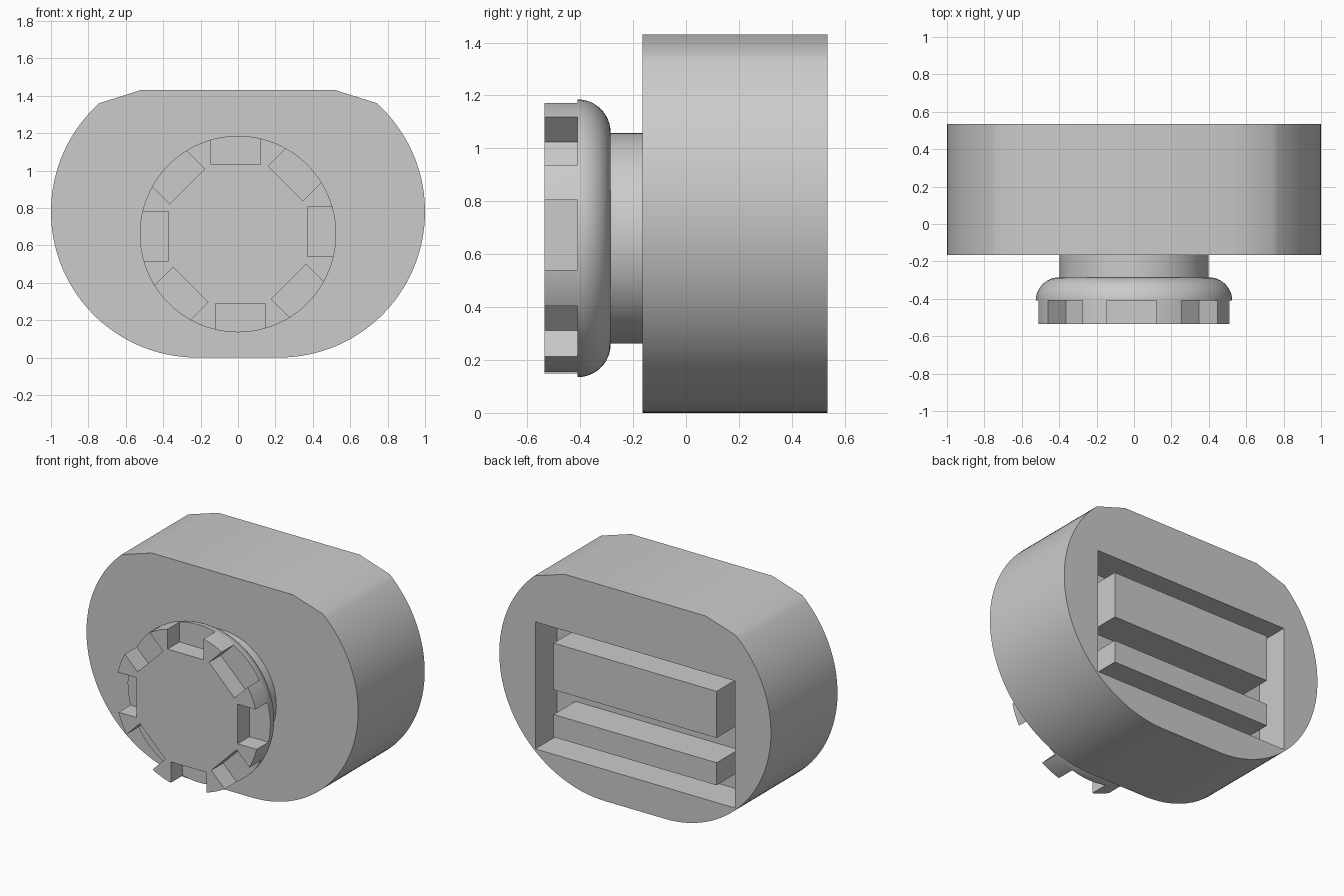
import bpy, bmesh, math
from mathutils import Matrix, Vector

old = bpy.data.objects.get("Cube")
if old:
    bpy.data.objects.remove(old, do_unlink=True)

# Single plain grey
grey = bpy.data.materials.new("light_grey")
grey.use_nodes = True
colour = (0.6, 0.6, 0.6, 1.0)
grey.diffuse_color = colour
grey.node_tree.nodes["Principled BSDF"].inputs["Base Color"].default_value = colour

BACK, FRONT = 0.535, -0.165      # body depth range
KNOB_Z = 0.66


def make_object(name, bm):
    bmesh.ops.recalc_face_normals(bm, faces=bm.faces)
    mesh = bpy.data.meshes.new(name)
    bm.to_mesh(mesh)
    bm.free()
    mesh.materials.append(grey)
    obj = bpy.data.objects.new(name, mesh)
    bpy.context.collection.objects.link(obj)
    return obj


def box(name, low, high, turn=Matrix()):
    bm = bmesh.new()
    bmesh.ops.create_cube(bm, size=1)
    low, high = Vector(low), Vector(high)
    bmesh.ops.scale(bm, vec=high - low, verts=bm.verts)
    bmesh.ops.translate(bm, vec=(low + high) / 2, verts=bm.verts)
    bmesh.ops.transform(bm, matrix=turn, verts=bm.verts)
    return make_object(name, bm)


def activate(obj):
    bpy.ops.object.select_all(action="DESELECT")
    obj.select_set(True)
    bpy.context.view_layer.objects.active = obj


def cut(obj, cutter):
    mod = obj.modifiers.new("cut", "BOOLEAN")
    mod.operation, mod.solver, mod.object = "DIFFERENCE", "EXACT", cutter
    activate(obj)
    bpy.ops.object.modifier_apply(modifier=mod.name)
    bpy.data.objects.remove(cutter, do_unlink=True)


def smooth(obj):
    activate(obj)
    bpy.ops.object.shade_smooth_by_angle(angle=math.radians(30))


# Body: rounded ends, flat base, flat top with shallow bevels
radius, offset, steps = 0.78, 0.22, 48
end = math.asin((1.36 - radius) / radius)
half = []
for i in range(steps + 1):
    a = -math.pi / 2 + (end + math.pi / 2) * i / steps
    half.append((offset + radius * math.cos(a), radius + radius * math.sin(a)))
half.append((0.52, 1.43))
outline = half + [(-x, z) for x, z in reversed(half)]
bm = bmesh.new()
face = bm.faces.new([bm.verts.new((x, FRONT, z)) for x, z in outline])
side = bmesh.ops.extrude_face_region(bm, geom=[face])["geom"]
bmesh.ops.translate(bm, vec=(0, BACK - FRONT, 0),
                    verts=[v for v in side if isinstance(v, bmesh.types.BMVert)])
body = make_object("body", bm)

# Rectangular pocket in the back, with two flush bars inside
FLOOR = BACK - 0.23
cut(body, box("pocket_cutter", (-0.735, FLOOR, 0.21), (0.735, BACK + 0.1, 1.055)))
smooth(body)
for name, low, high in (("upper_bar", 0.64, 0.95), ("lower_bar", 0.325, 0.475)):
    box(name, (-0.6, FLOOR - 0.01, low), (0.6, BACK, high))

# Knob: turned neck, rounded shoulder and straight rim
neck, rim, shoulder, fillet = 0.3975, 0.525, -0.285, 0.125
profile = [(0, FRONT + 0.03), (neck, FRONT + 0.03), (neck, shoulder)]
for i in range(13):
    a = math.pi / 2 * i / 12
    profile.append((rim - fillet + fillet * math.sin(a),
                    shoulder - fillet + fillet * math.cos(a)))
profile += [(rim, -0.535), (0, -0.535)]
bm = bmesh.new()
points = [bm.verts.new((r, y, KNOB_Z)) for r, y in profile]
edges = [bm.edges.new(pair) for pair in zip(points, points[1:])]
bmesh.ops.spin(bm, geom=points + edges, cent=(0, 0, KNOB_Z), axis=(0, 1, 0),
               angle=math.tau, steps=96, use_duplicate=False)
bmesh.ops.remove_doubles(bm, verts=bm.verts, dist=0.0005)
knob = make_object("knob", bm)

# Eight notches around the rim
for i in range(8):
    turn = Matrix.Translation((0, 0, KNOB_Z)) @ Matrix.Rotation(math.tau * i / 8, 4, "Y")
    cut(knob, box("notch_cutter", (-0.144, -0.7, 0.372), (0.12, -0.41, 0.7), turn))
smooth(knob)
